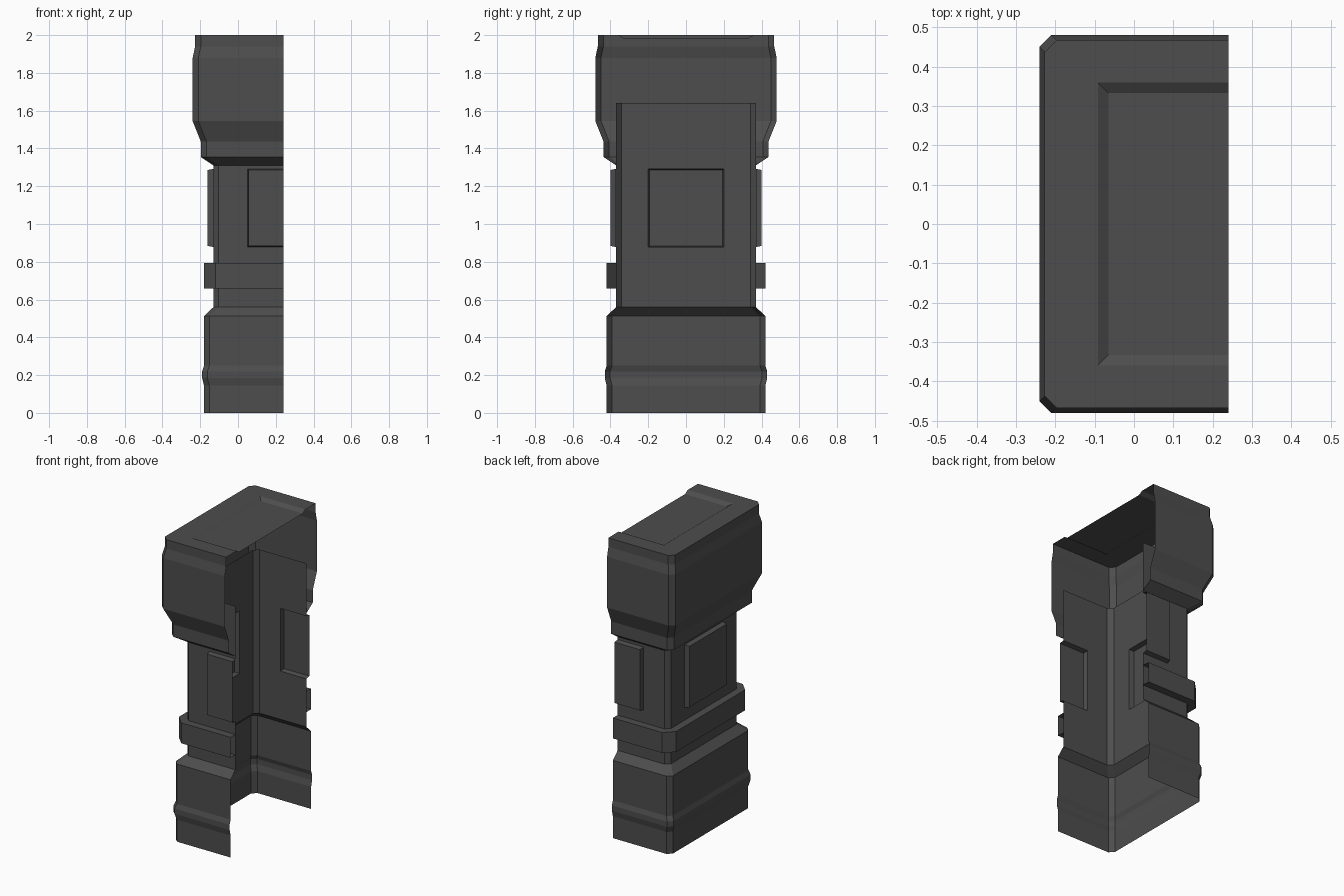
import bpy, bmesh
from mathutils import Vector

if "Cube" in bpy.data.objects:
    bpy.data.objects.remove(bpy.data.objects["Cube"])

OPEN_X = 0.24  # the pillar is an open shell on this side

dark = bpy.data.materials.new("dark_grey")
dark.diffuse_color = (0.075, 0.075, 0.075, 1)
dark.use_nodes = True
dark.node_tree.nodes["Principled BSDF"].inputs["Base Color"].default_value = dark.diffuse_color


def ring(bm, w, z, c):
    """Chamfered U-shaped outline at height z; half width w, chamfer c."""
    d = OPEN_X - w
    pts = [(OPEN_X, w), (d + c, w), (d, w - c), (d, c - w), (d + c, -w), (OPEN_X, -w)]
    return [bm.verts.new((x, y, z)) for x, y in pts]


def sweep(bm, profile):
    """Skin U-shaped rings given as (half width, height, chamfer)."""
    rings = [ring(bm, *p) for p in profile]
    for a, b in zip(rings, rings[1:]):
        for i in range(5):
            bm.faces.new((a[i], a[i + 1], b[i + 1], b[i]))
    return rings


def finish(bm, name):
    bm.normal_update()
    me = bpy.data.meshes.new(name)
    bm.to_mesh(me)
    bm.free()
    me.materials.append(dark)
    ob = bpy.data.objects.new(name, me)
    bpy.context.collection.objects.link(ob)
    return ob


# base with moulding, sloping in to the shaft
bm = bmesh.new()
C = 0.028
sweep(bm, [(0.42, 0, C), (0.42, 0.145, C), (0.43, 0.185, C), (0.43, 0.22, C),
           (0.42, 0.25, C), (0.42, 0.513, C), (0.37, 0.56, C)])
finish(bm, "pillar_base")

# shaft with raised panels pushed out of its three walls
bm = bmesh.new()
sweep(bm, [(0.37, 0.56, C), (0.37, 1.64, C)])
Z0, Z1 = 0.878, 1.292
for co, no in [((0, 0, Z0), (0, 0, 1)), ((0, 0, Z1), (0, 0, 1)), ((0.05, 0, 0), (1, 0, 0)),
               ((0, 0.2, 0), (0, 1, 0)), ((0, -0.2, 0), (0, 1, 0))]:
    bmesh.ops.bisect_plane(bm, geom=bm.verts[:] + bm.edges[:] + bm.faces[:],
                           plane_co=co, plane_no=no)
bm.normal_update()
panels = []
for f in bm.faces:
    m = f.calc_center_median()
    if Z0 < m.z < Z1 and (m.x > 0.05 or abs(m.y) < 0.1):
        panels.append(f)
for f in panels:
    n = f.normal.copy()
    m = f.calc_center_median()
    top = bmesh.ops.extrude_discrete_faces(bm, faces=[f])["faces"][0]
    for v in top.verts:
        r = v.co - m
        shrink = Vector([0.006 * (1 if t > 0 else -1) if abs(t) > 1e-4 else 0 for t in r])
        if v.co.x > OPEN_X - 1e-4:
            shrink.x = 0
        v.co += n * 0.031 - shrink
# keep the cut side open
ends = [f for f in bm.faces if all(v.co.x > OPEN_X - 1e-4 for v in f.verts)]
bmesh.ops.delete(bm, geom=ends, context='FACES')
finish(bm, "pillar_shaft")

# belt around the shaft
bm = bmesh.new()
sweep(bm, [(0.37, 0.658, C), (0.42, 0.658, 0.06), (0.42, 0.793, 0.06), (0.37, 0.793, C)])
finish(bm, "belt")

# flared head with a sunken top
bm = bmesh.new()
H = 0.03
top = sweep(bm, [(0.37, 1.31, C), (0.437, 1.355, H), (0.437, 1.437, H), (0.48, 1.545, H),
                 (0.48, 1.88, H), (0.467, 1.94, H), (0.467, 2.0, H)])[-1]


def recess(x, y, z):
    return [bm.verts.new(p) for p in [(OPEN_X, y, z), (x, y, z), (x, -y, z), (OPEN_X, -y, z)]]


lip = recess(-0.092, 0.36, 2.0)
floor = recess(-0.065, 0.333, 1.983)
bm.faces.new((top[0], top[1], lip[1], lip[0]))
bm.faces.new((top[1], top[2], lip[1]))
bm.faces.new((top[2], top[3], lip[2], lip[1]))
bm.faces.new((top[3], top[4], lip[2]))
bm.faces.new((top[4], top[5], lip[3], lip[2]))
for i in range(3):
    bm.faces.new((lip[i], lip[i + 1], floor[i + 1], floor[i]))
bm.faces.new(floor)
finish(bm, "pillar_head")
